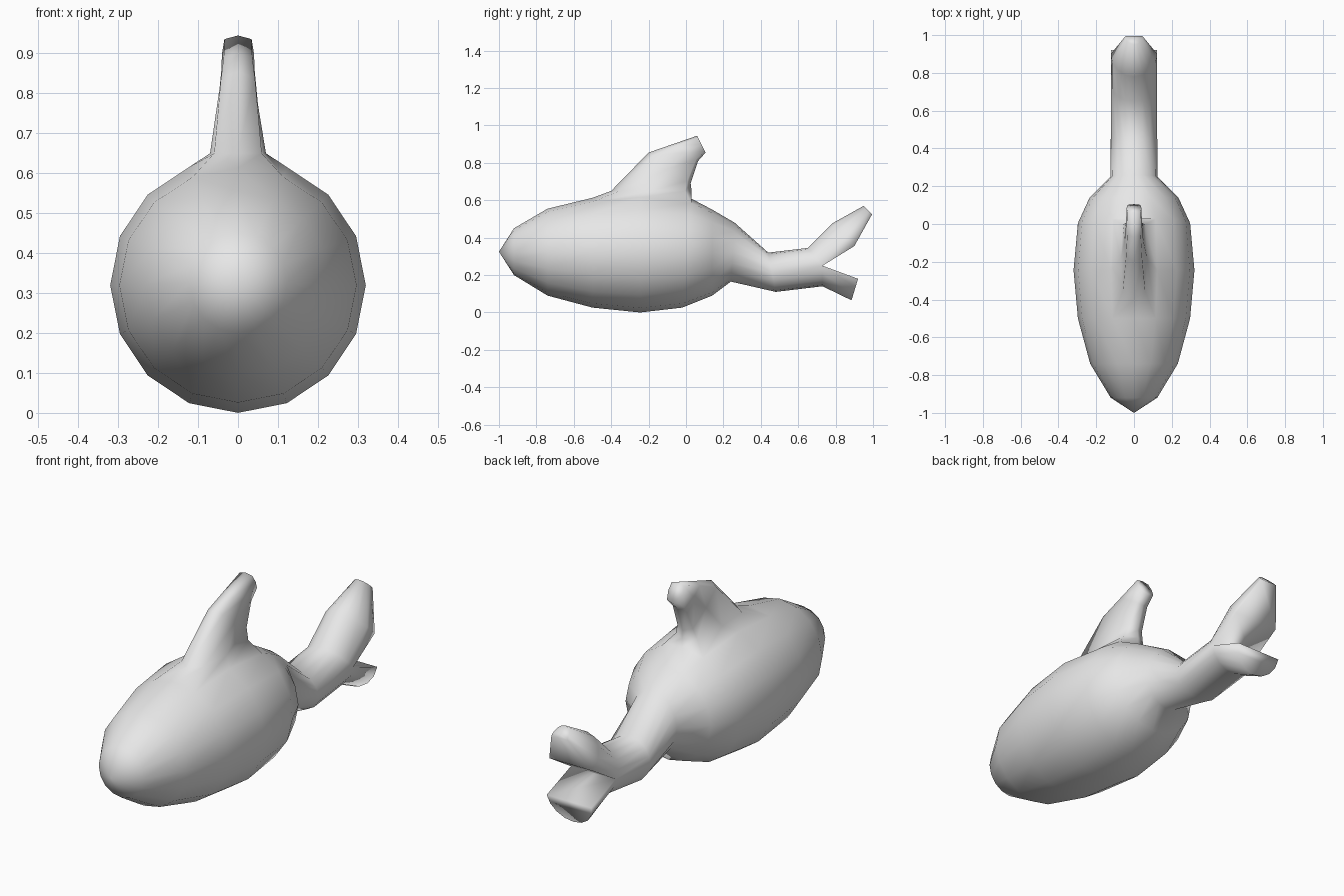
import bpy
import bmesh
from math import sin, cos, pi
from mathutils import Vector

cube = bpy.data.objects.get("Cube")
if cube:
    bpy.data.objects.remove(cube, do_unlink=True)

SIDES = 16
HALF = SIDES // 2
bm = bmesh.new()


def ring(top, bottom, width, middle=None):
    """Closed oval cross-section; points are (y, z)."""
    top, bottom = Vector(top), Vector(bottom)
    mid = Vector(middle) if middle else (top + bottom) / 2
    verts = []
    for i in range(SIDES):
        a = 2 * pi * i / SIDES
        p = mid.lerp(top if i < HALF else bottom, abs(sin(a)))
        verts.append(bm.verts.new((width * cos(a), p.x, p.y)))
    return verts


def half_ring(crest, base, width):
    """D-shaped fluke section: straight base, rounded crest."""
    crest, base = Vector(crest), Vector(base)
    verts = []
    for i in range(HALF + 1):
        a = pi * i / HALF
        p = base.lerp(crest, sin(a))
        verts.append(bm.verts.new((width * cos(a), p.x, p.y)))
    return verts


def fin_ring(front, back, width):
    """Eight-sided fin section with rounded ends."""
    front, back = Vector(front), Vector(back)
    layout = [(-.85, .1), (0, 0), (.85, .1), (1, .5),
              (.85, .92), (0, 1), (-.85, .92), (-1, .5)]
    verts = []
    for x, t in layout:
        p = front.lerp(back, t)
        verts.append(bm.verts.new((x * width, p.x, p.y)))
    return verts


def bridge(a, b, skip=()):
    n = len(a)
    for i in range(n):
        if i not in skip:
            j = (i + 1) % n
            bm.faces.new((a[i], a[j], b[j], b[i]))


def loft(sections, cap=True):
    for a, b in zip(sections, sections[1:]):
        bridge(a, b)
    if cap:
        bm.faces.new(sections[-1])


# Body and tail stem
rings = [
    ring((-.92, .45), (-.92, .2), .123),
    ring((-.74, .555), (-.74, .09), .232),
    ring((-.5, .613), (-.5, .026), .297),
    ring((-.245, .64), (-.245, 0), .32),
    ring((.03, .608), (-.02, .026), .297),
    ring((.14, .55), (.14, .09), .235),
    ring((.26, .48), (.24, .165), .125),
    ring((.44, .32), (.48, .11), .123),
    ring((.65, .345), (.73, .14), .123, (.73, .25)),
]
for k, (a, b) in enumerate(zip(rings, rings[1:])):
    bridge(a, b, skip=(3, 4) if k in (2, 3) else ())

# Pointed nose
nose = bm.verts.new((0, -1, .325))
for i in range(SIDES):
    bm.faces.new((nose, rings[0][i], rings[0][(i + 1) % SIDES]))

# Dorsal fin grown from the opening on the back
front, middle, back = rings[2:5]
opening = [front[5], front[4], front[3], middle[3],
           back[3], back[4], back[5], middle[5]]
loft([
    opening,
    fin_ring((-.4, .65), (.03, .65), .07),
    fin_ring((-.2, .855), (.025, .69), .05),
    fin_ring((-.07, .9), (.065, .81), .042),
    fin_ring((.06, .945), (.105, .855), .04),
])

# Forked tail flukes, sharing the crotch edge
fork = rings[-1]
loft([
    fork[:HALF + 1],
    half_ring((.78, .475), (.9, .355), .123),
    half_ring((.95, .57), (.995, .525), .045),
])
loft([
    [fork[0]] + fork[:HALF - 1:-1],
    half_ring((.885, .065), (.92, .18), .123),
])

bmesh.ops.recalc_face_normals(bm, faces=bm.faces)
for face in bm.faces:
    face.smooth = True
mesh = bpy.data.meshes.new("whale_skin")
bm.to_mesh(mesh)
bm.free()
whale = bpy.data.objects.new("whale_body", mesh)
bpy.context.collection.objects.link(whale)

# Plain grey skin
grey = bpy.data.materials.new("light_grey")
grey.use_nodes = True
colour = (.8, .8, .8, 1)
grey.diffuse_color = colour
grey.node_tree.nodes["Principled BSDF"].inputs["Base Color"].default_value = colour
mesh.materials.append(grey)
